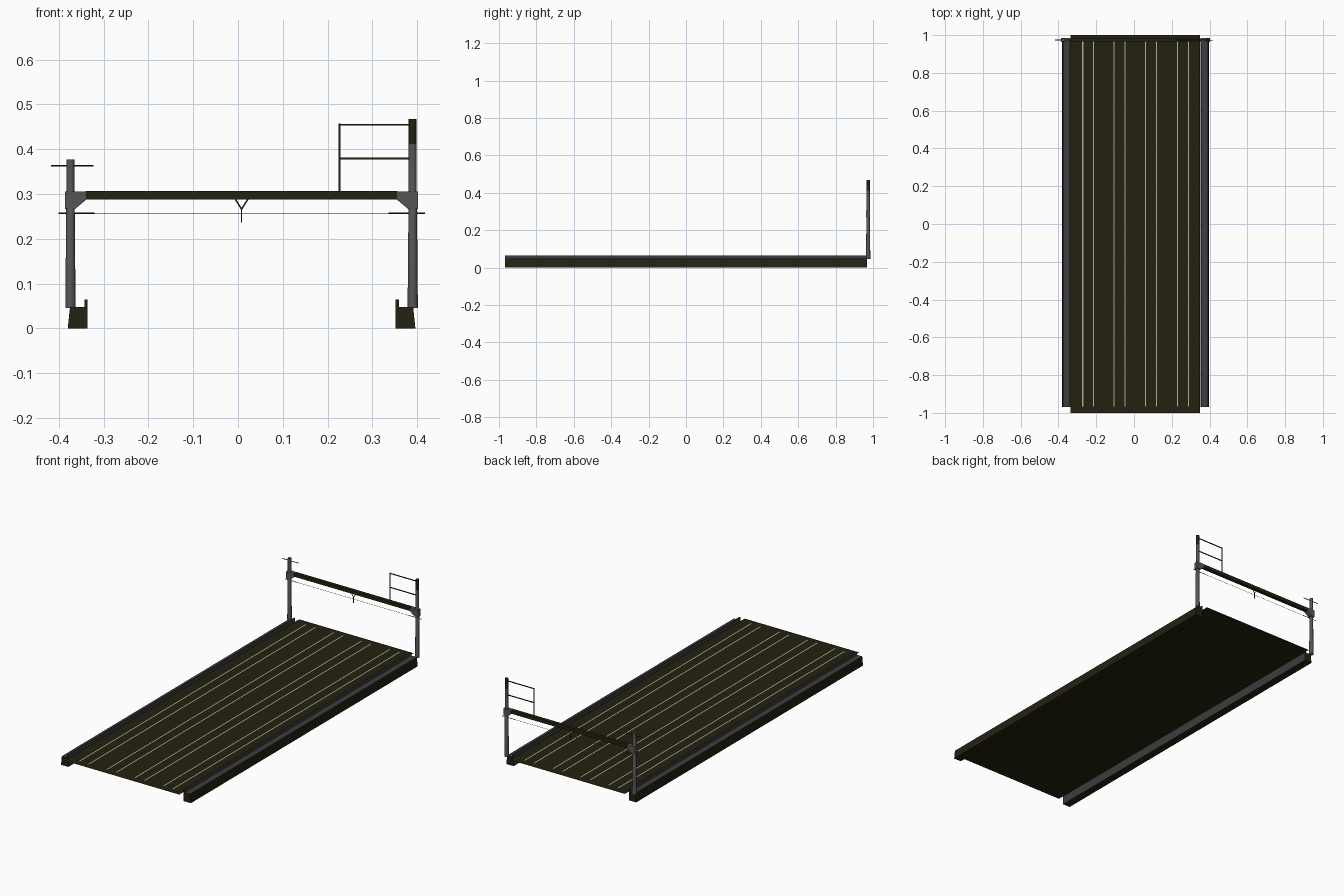
import bpy, bmesh, math
from mathutils import Vector

if "Cube" in bpy.data.objects:
    bpy.data.objects.remove(bpy.data.objects["Cube"])

CX, GY = 0.008, 0.974      # middle of the structure in x, gantry plane in y


def material(name, r, g, b):
    m = bpy.data.materials.new(name)
    m.diffuse_color = (r, g, b, 1)
    m.use_nodes = True
    m.node_tree.nodes["Principled BSDF"].inputs["Base Color"].default_value = m.diffuse_color
    return m


OLIVE = material("dark olive", 0.017, 0.0155, 0.005)
DARK = material("dark grey", 0.047, 0.047, 0.05)
GREY = material("steel grey", 0.09, 0.09, 0.094)
RAIL = material("rail beige", 0.45, 0.42, 0.33)


def finish(name, bm, *mats):
    me = bpy.data.meshes.new(name)
    bm.to_mesh(me)
    bm.free()
    for m in mats:
        me.materials.append(m)
    ob = bpy.data.objects.new(name, me)
    bpy.context.collection.objects.link(ob)
    return ob


def prism(name, pts, y0, y1, *mats, rule=None):
    """Extrude an x-z profile from y0 to y1."""
    bm = bmesh.new()
    f = bm.faces.new([bm.verts.new((x, y0, z)) for x, z in pts])
    r = bmesh.ops.extrude_face_region(bm, geom=[f])
    for v in r["geom"]:
        if isinstance(v, bmesh.types.BMVert):
            v.co.y = y1
    bmesh.ops.recalc_face_normals(bm, faces=bm.faces)
    if rule:
        for f in bm.faces:
            f.material_index = rule(f)
    return finish(name, bm, *mats)


def box(name, x0, x1, z0, z1, y0, y1, mat):
    return prism(name, [(x0, z0), (x1, z0), (x1, z1), (x0, z1)], y0, y1, mat)


def plate(name, x0, x1, y, z, mat):
    bm = bmesh.new()
    bm.faces.new([bm.verts.new((a, b, z)) for a, b in
                  ((x0, -y), (x1, -y), (x1, y), (x0, y))])
    return finish(name, bm, mat)


def bar(name, a, b, radius, mat, sides=6):
    """Thin round bar between two x-z points in the gantry plane."""
    a, b = Vector((a[0], GY, a[1])), Vector((b[0], GY, b[1]))
    bm = bmesh.new()
    bmesh.ops.create_cone(bm, cap_ends=True, segments=sides, radius1=radius,
                          radius2=radius, depth=(b - a).length)
    ob = finish(name, bm, mat)
    ob.location = (a + b) / 2
    ob.rotation_euler = (b - a).to_track_quat('Z', 'Y').to_euler()
    return ob


def post(name, x, rings, cut=None):
    """Stepped round column; faces above the cut height are olive."""
    bm, prev, n = bmesh.new(), None, 12
    for z, r in rings:
        ring = [bm.verts.new((x + r * math.cos(2 * math.pi * i / n),
                              GY + r * math.sin(2 * math.pi * i / n), z)) for i in range(n)]
        if prev:
            for i in range(n):
                j = (i + 1) % n
                bm.faces.new((prev[i], prev[j], ring[j], ring[i]))
        else:
            bm.faces.new(ring[::-1])
        prev = ring
    bm.faces.new(prev)
    for f in bm.faces:
        f.smooth = len(f.verts) == 4
        if cut and f.calc_center_median().z > cut:
            f.material_index = 1
    ob = finish(name, bm, GREY, OLIVE)
    ob.data.set_sharp_from_angle(angle=math.radians(40))
    return ob


# Track deck with four pairs of rails
plate("track_deck", CX - 0.343, CX + 0.341, 1.0, 0.046, OLIVE)
for i, c in enumerate((-0.2425, -0.077, 0.09, 0.2595)):
    for side in (-1, 1):
        x = c + side * 0.0285
        plate(f"rail_{i}_{'left' if side < 0 else 'right'}",
              x - 0.003, x + 0.003, 0.967, 0.048, RAIL)

for side, tag in ((-1, "left"), (1, "right")):
    def X(d):
        return CX + side * d

    # Side wall: olive outside and ends, grey top and inner lip
    def wall_rule(f):
        n = f.normal
        top = n.z > 0.5 or n.x * side < -0.5
        lip = f.calc_center_median().z > 0.05 and abs(n.y) < 0.5
        return 1 if top or lip else 0
    prism(f"side_wall_{tag}",
          [(X(0.344), 0), (X(0.388), 0), (X(0.383), 0.048), (X(0.351), 0.048),
           (X(0.351), 0.065), (X(0.344), 0.065)], -0.968, 0.968, OLIVE, DARK, rule=wall_rule)

    # Gantry corner bracket
    prism(f"bracket_{tag}",
          [(X(0.394), 0.306), (X(0.347), 0.306), (X(0.347), 0.287),
           (X(0.371), 0.267), (X(0.394), 0.267)], GY - 0.011, GY + 0.011, GREY)

    # Insulator at the wire end
    bar(f"insulator_{tag}", (X(0.328), 0.257), (X(0.409), 0.257), 0.0016, OLIVE)

# Posts
post("post_left", CX - 0.382, [(0.046, 0.0115), (0.266, 0.0095), (0.267, 0.009), (0.377, 0.009)])
post("post_right", CX + 0.382, [(0.046, 0.0115), (0.266, 0.0095), (0.267, 0.009),
                                (0.412, 0.009), (0.467, 0.009)], cut=0.413)

# Cross beam and wire
box("cross_beam", CX - 0.348, CX + 0.348, 0.288, 0.307, GY - 0.009, GY + 0.009, OLIVE)
bar("span_wire", (CX - 0.33, 0.257), (CX + 0.33, 0.257), 0.0008, DARK, 4)

# Y-shaped hanger under the beam
for side in (-1, 1):
    bar(f"hanger_arm_{'left' if side < 0 else 'right'}",
        (CX + side * 0.015, 0.290), (CX, 0.266), 0.0017, DARK)
bar("hanger_stem", (CX, 0.267), (CX, 0.236), 0.0017, OLIVE)

# Arm on the left post
bar("post_arm", (-0.417, 0.363), (-0.322, 0.363), 0.002, OLIVE)

# Frame next to the right post
box("frame_upright", 0.2245, 0.2285, 0.306, 0.457, GY - 0.002, GY + 0.002, OLIVE)
for name, z in (("frame_top", 0.4545), ("frame_middle", 0.379)):
    box(name, 0.2245, 0.385, z - 0.002, z + 0.002, GY - 0.002, GY + 0.002, OLIVE)
